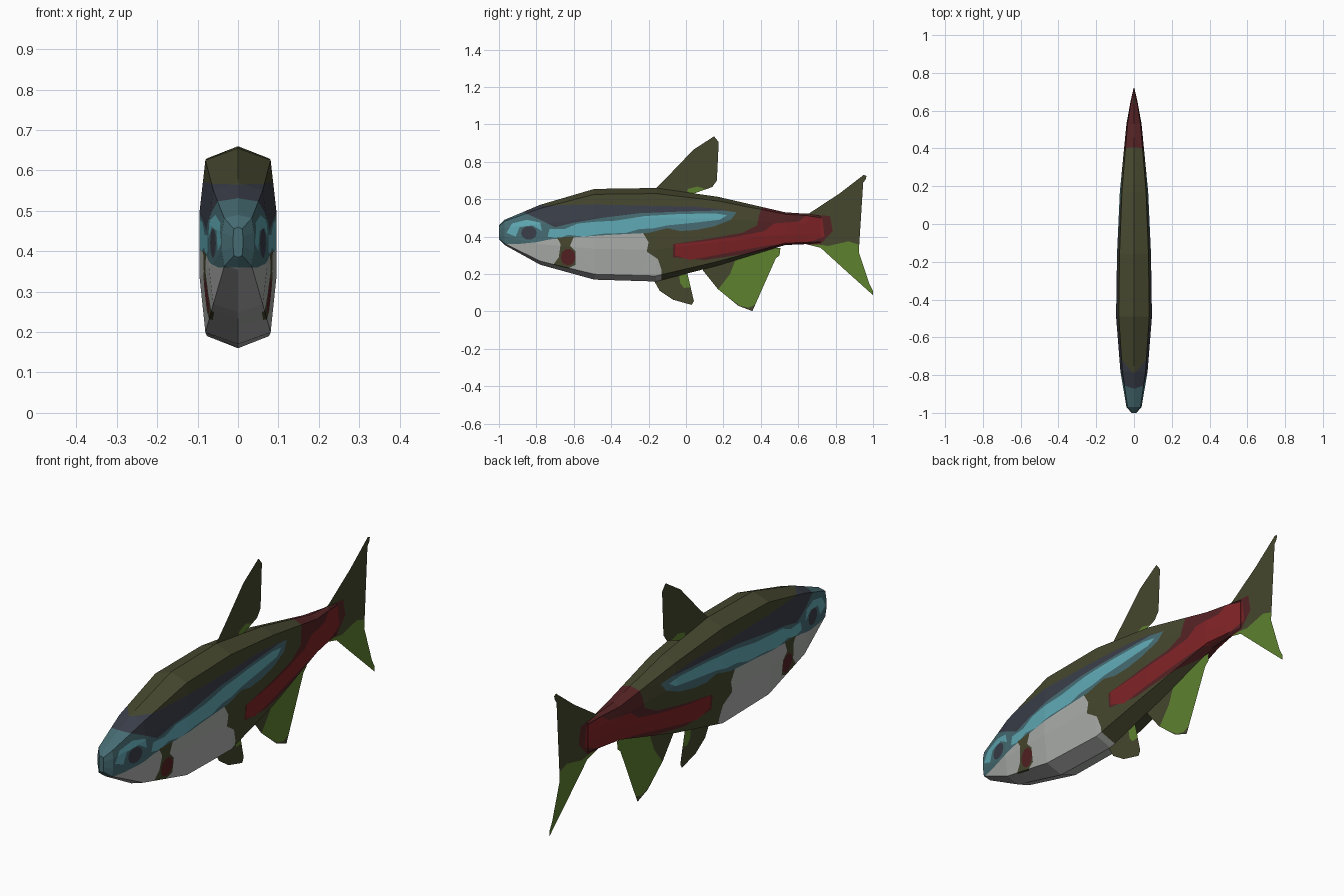
import bpy, bmesh, math
from mathutils import Vector
from mathutils.geometry import intersect_point_line

if "Cube" in bpy.data.objects:
    bpy.data.objects.remove(bpy.data.objects["Cube"])


# ---- materials: one flat colour each ----
def linear(c):
    c /= 255
    return c / 12.92 if c <= 0.04045 else ((c + 0.055) / 1.055) ** 2.4


COLOURS = {
    "olive": (70, 71, 46), "navy": (58, 62, 73), "silver": (170, 173, 170),
    "dark_teal": (70, 108, 115), "bright_teal": (96, 170, 181),
    "maroon": (84, 34, 36), "red": (128, 35, 38), "green": (94, 129, 47),
}
NAMES = list(COLOURS)
MATS = []
for name, rgb in COLOURS.items():
    m = bpy.data.materials.new(name)
    m.diffuse_color = (*[linear(c) for c in rgb], 1)
    m.use_nodes = True
    m.node_tree.nodes["Principled BSDF"].inputs["Base Color"].default_value = m.diffuse_color
    MATS.append(m)


# ---- helpers ----
def ellipse(y, z, ry, rz, n=10):
    return [(y + ry * math.cos(2 * math.pi * i / n),
             z + rz * math.sin(2 * math.pi * i / n)) for i in range(n)]


def inside(y, z, poly):
    hit = False
    for (y1, z1), (y2, z2) in zip(poly, poly[1:] + poly[:1]):
        if (z1 > z) != (z2 > z) and y < (y2 - y1) * (z - z1) / (z2 - z1) + y1:
            hit = not hit
    return hit


def paint(bm, colour, poly):
    """Cut the side-view outline into the mesh and colour the faces inside it."""
    for (y1, z1), (y2, z2) in zip(poly, poly[1:] + poly[:1]):
        near = []
        for f in bm.faces:
            ys = [v.co.y for v in f.verts]
            zs = [v.co.z for v in f.verts]
            if (min(ys) <= max(y1, y2) and max(ys) >= min(y1, y2)
                    and min(zs) <= max(z1, z2) and max(zs) >= min(z1, z2)):
                near.append(f)
        if not near:
            continue
        geom = near + list({e for f in near for e in f.edges}) \
            + list({v for f in near for v in f.verts})
        bmesh.ops.bisect_plane(bm, geom=geom, dist=1e-5, plane_co=(0, y1, z1),
                               plane_no=Vector((0, z2 - z1, y1 - y2)).normalized())
    for f in bm.faces:
        c = f.calc_center_median()
        if inside(c.y, c.z, poly):
            f.material_index = NAMES.index(colour)


def finish(name, bm, layers):
    for colour, poly in layers:
        paint(bm, colour, poly)
    mesh = bpy.data.meshes.new(name)
    bm.to_mesh(mesh)
    bm.free()
    for m in MATS:
        mesh.materials.append(m)
    bpy.context.collection.objects.link(bpy.data.objects.new(name, mesh))


def fin(name, outline, layers):
    bm = bmesh.new()
    bm.faces.new([bm.verts.new((0, y, z)) for y, z in outline])
    bmesh.ops.triangulate(bm, faces=bm.faces[:])
    finish(name, bm, layers)


# ---- painted regions, as (y, z) outlines in side view ----
BACK_BAND = [(-.95, .7), (-.81, .7), (-.81, .565), (-.5, .572), (-.2, .565), (.05, .56),
             (.2, .545), (.27, .52), (.1, .5), (-.4, .45), (-.9, .45), (-.95, .5)]
BELLY = [(-1.1, .37), (-.72, .41), (-.5, .41), (-.3, .43), (-.23, .42), (-.2, .37),
         (-.21, .32), (-.15, .28), (-.13, .22), (-.13, .1), (-1.1, .1)]
STRIPE_EDGE = [(-1.1, .7), (-.87, .7), (-.87, .53), (-.78, .49), (-.7, .45), (-.6, .475),
               (-.45, .5), (-.25, .525), (0, .535), (.2, .54), (.27, .53), (.24, .49),
               (.15, .455), (.05, .435), (-.03, .43), (-.1, .445), (-.2, .42), (-.3, .415),
               (-.4, .41), (-.55, .40), (-.73, .385), (-.8, .37), (-.9, .36), (-1.1, .36)]
STRIPE = [(-.74, .40), (-.73, .44), (-.65, .44), (-.58, .47), (-.48, .48), (-.38, .485),
          (-.22, .51), (-.05, .52), (.15, .525), (.22, .515), (.18, .49), (.05, .475),
          (-.1, .46), (-.17, .445), (-.25, .44), (-.32, .42), (-.45, .415), (-.55, .40),
          (-.63, .41), (-.68, .39)]
CHEEK = [(-.96, .42), (-.93, .47), (-.85, .49), (-.78, .475), (-.77, .43), (-.82, .46),
         (-.89, .45), (-.91, .40)]
GILL = [(-.71, .25), (-.68, .29), (-.67, .36), (-.69, .395), (-.6, .4), (-.62, .35),
        (-.59, .32), (-.59, .25), (-.63, .23)]
RED_EDGE = [(-.07, .29), (-.07, .36), (.1, .385), (.3, .42), (.38, .46), (.39, .51),
            (.42, .6), (.6, .6), (.64, .52), (.77, .51), (.785, .43), (.72, .36),
            (.55, .35), (.3, .305), (.1, .275)]
RED = [(-.06, .30), (-.055, .36), (.1, .375), (.3, .405), (.42, .43), (.47, .47),
       (.6, .48), (.64, .51), (.73, .495), (.74, .40), (.66, .37), (.45, .355),
       (.18, .305), (.02, .275)]
TAIL_PAINT = [("maroon", RED_EDGE), ("red", RED)]

# ---- body: ten-sided rings lofted from nose to tail root ----
RINGS = [  # y, half width, bottom, top
    (-1.0, .012, .385, .46), (-.97, .04, .355, .49), (-.78, .072, .25, .57),
    (-.49, .095, .17, .655), (-.16, .09, .16, .66), (.17, .075, .245, .613),
    (.53, .04, .355, .53), (.65, .018, .36, .522), (.72, .002, .37, .51)]
SECTION = [(0, 1), (.85, .94), (1, .68), (1, .34), (.85, .06), (0, 0),
           (-.85, .06), (-1, .34), (-1, .68), (-.85, .94)]
bm = bmesh.new()
loops = [[bm.verts.new((x * w, y, lo + t * (hi - lo))) for x, t in SECTION]
         for y, w, lo, hi in RINGS]
for a, b in zip(loops, loops[1:]):
    for i in range(len(SECTION)):
        j = (i + 1) % len(SECTION)
        bm.faces.new((a[i], a[j], b[j], b[i]))
bm.faces.new(loops[0])
bm.faces.new(loops[-1])
bmesh.ops.recalc_face_normals(bm, faces=bm.faces[:])
finish("body", bm, [
    ("navy", BACK_BAND), ("silver", BELLY), ("dark_teal", STRIPE_EDGE),
    ("bright_teal", STRIPE), ("bright_teal", CHEEK),
    ("navy", ellipse(-.84, .42, .042, .037)), ("olive", GILL),
    ("maroon", ellipse(-.63, .29, .04, .045)), *TAIL_PAINT])

# ---- fins: flat sheets on the centre line ----
fin("tail_fin",
    [(.58, .515), (.66, .525), (.82, .63), (.95, .73), (.965, .725), (.96, .705), (.88, .6),
     (.83, .49), (.865, .37), (.92, .26), (1, .11), (1, .087), (.83, .24), (.72, .34),
     (.6, .37)],
    [("green", [(.66, .365), (.76, .35), (.87, .375), (1.1, .3), (1.1, 0), (.66, 0)]),
     *TAIL_PAINT])
fin("dorsal_fin",
    [(-.17, .65), (-.08, .74), (.04, .865), (.15, .936), (.175, .905), (.165, .70),
     (.14, .665), (.04, .63), (-.05, .62)],
    [("green", [(0, .6), (.01, .655), (.06, .668), (.12, .65), (.1, .6)])])
fin("anal_fin",
    [(.09, .22), (.17, .12), (.28, .03), (.355, .002), (.365, .035), (.33, .15), (.345, .19),
     (.42, .235), (.5, .3), (.505, .34), (.3, .33), (.12, .27)],
    [("green", [(.27, .4), (.27, .29), (.235, .2), (.17, .115), (.29, .03), (.335, .02),
                (.4, .05), (.6, .3), (.6, .4)])])
fin("pelvic_fin",
    [(-.18, .18), (-.14, .11), (-.07, .063), (.03, .035), (.042, .055), (-.005, .14),
     (.005, .215), (-.1, .2)],
    [("green", [(-.04, .21), (-.03, .15), (-.01, .125), (.03, .13), (.03, .22)])])
